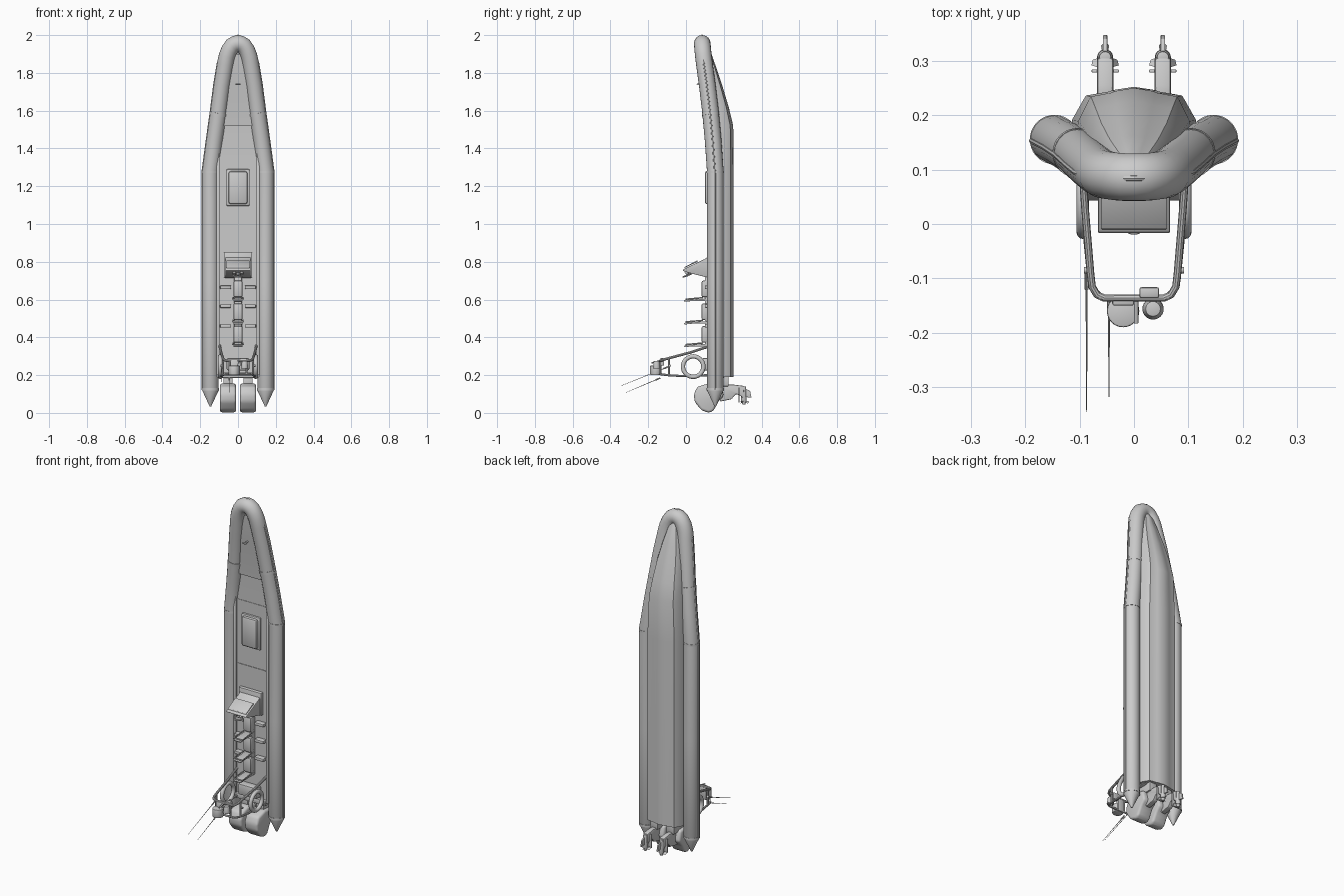
import bpy, bmesh, math
from mathutils import Matrix, Vector

if "Cube" in bpy.data.objects:
    bpy.data.objects.remove(bpy.data.objects["Cube"])


def finish(name, bm, bevel=0.0, seg=2):
    bmesh.ops.recalc_face_normals(bm, faces=bm.faces)
    if bevel:
        bmesh.ops.bevel(bm, geom=bm.edges[:], offset=bevel, segments=seg,
                        profile=0.5, affect='EDGES', clamp_overlap=True)
    me = bpy.data.meshes.new(name)
    bm.to_mesh(me)
    bm.free()
    ob = bpy.data.objects.new(name, me)
    bpy.context.collection.objects.link(ob)
    return ob


def box(name, x, y, z, bevel=0.004):
    """Box from (min, max) ranges."""
    bm = bmesh.new()
    bmesh.ops.create_cube(bm, size=1)
    for v in bm.verts:
        v.co = [r[0] if c < 0 else r[1] for r, c in zip((x, y, z), v.co)]
    return finish(name, bm, bevel)


def prism(name, x0, x1, profile, bevel=0.004, seg=2):
    """Side profile of (y, z) points extruded along x."""
    bm = bmesh.new()
    a, b = ([bm.verts.new((x, y, z)) for y, z in profile] for x in (x0, x1))
    bm.faces.new(a)
    bm.faces.new(b[::-1])
    for i in range(len(a)):
        j = (i + 1) % len(a)
        bm.faces.new((a[i], b[i], b[j], a[j]))
    return finish(name, bm, bevel, seg)


def loft(name, sections, bevel=0.0):
    """Skin closed rings; each section is (z, half outline of (x, y)), mirrored in x."""
    bm = bmesh.new()
    rings = []
    for z, half in sections:
        pts = list(half) + [(-x, y) for x, y in half[::-1] if x > 1e-6]
        rings.append([bm.verts.new((x, y, z)) for x, y in pts])
    n = len(rings[0])
    for a, b in zip(rings, rings[1:]):
        for i in range(n):
            j = (i + 1) % n
            bm.faces.new((a[i], a[j], b[j], b[i]))
    bm.faces.new(rings[0][::-1])
    bm.faces.new(rings[-1])
    return finish(name, bm, bevel)


def pipe(name, pts, r, radii=None, res=3):
    cu = bpy.data.curves.new(name, 'CURVE')
    cu.dimensions = '3D'
    cu.bevel_depth = r
    cu.bevel_resolution = res
    cu.use_fill_caps = True
    sp = cu.splines.new('POLY')
    sp.points.add(len(pts) - 1)
    for i, p in enumerate(pts):
        sp.points[i].co = (*p, 1)
        sp.points[i].radius = radii[i] if radii else 1
    ob = bpy.data.objects.new(name, cu)
    bpy.context.collection.objects.link(ob)
    return ob


def cyl(name, a, b, r0, r1=None, n=24, bevel=0.0):
    a, b = Vector(a), Vector(b)
    bm = bmesh.new()
    m = Matrix.Translation((a + b) / 2) @ (b - a).to_track_quat('Z', 'Y').to_matrix().to_4x4()
    bmesh.ops.create_cone(bm, cap_ends=True, segments=n, radius1=r0,
                          radius2=r0 if r1 is None else r1, depth=(b - a).length, matrix=m)
    return finish(name, bm, bevel)


def ring(name, loc, rot, R, r):
    bpy.ops.mesh.primitive_torus_add(location=loc, rotation=rot, major_radius=R,
                                     minor_radius=r, major_segments=32, minor_segments=12)
    bpy.context.object.name = name


def mirror_path(half):
    return half + [(-x, y, z) for x, y, z in half[::-1] if x > 1e-6]


# inflatable collar: tapered stern cones, straight sides, curved bow
collar = [(.146, .155, .035), (.146, .155, .12), (.146, .155, .7), (.146, .155, 1.28),
          (.123, .143, 1.45), (.102, .129, 1.6), (.084, .112, 1.74), (.066, .097, 1.85),
          (.058, .092, 1.89), (.046, .089, 1.92), (.03, .087, 1.944), (.014, .086, 1.953), (0, .086, 1.956)]
half_r = [.1] + [1] * 12
pipe("collar_tube", mirror_path(collar), .044, half_r + half_r[-2::-1], 8)
# rubbing strake along the outside of the collar
strake = []
for i, (x, y, z) in enumerate(collar[1:]):
    t = min(1, max(0, (z - 1.85) / .106))
    strake.append((x + .041 * (1 - t * t), y - .002, z + .041 * t * t))
pipe("rubbing_strake", mirror_path(strake), .006, None, 2)
# collar seam bands
for s in (-1, 1):
    for z in (.125, 1.275):
        cyl("collar_band", (s * .146, .155, z - .006), (s * .146, .155, z + .006), .0455, n=36)
    cyl("collar_band", (s * .105, .131, 1.575), (s * .1025, .1295, 1.59), .0455, n=36)

# V hull with chines, rising to the bow
def hull_section(w, deck, keel):
    d = keel - deck
    shape = [(.112, 0), (.114, .5), (.092, .82), (.088, .87), (.045, .93), (.04, .95), (0, 1)]
    return [(x * w, deck + k * d) for x, k in shape]

loft("hull", [(z, hull_section(w, d, k)) for z, w, d, k in (
    (.19, 1, .13, .252), (1.28, 1, .13, .252), (1.52, .9, .128, .25), (1.62, .8, .122, .226),
    (1.72, .68, .112, .196), (1.82, .5, .1, .163), (1.9, .3, .093, .135), (1.95, .08, .088, .11))])
# foredeck panel
loft("foredeck", [(z, [(w, f), (w, f + .03)]) for z, w, f in (
    (1.52, .1, .115), (1.62, .088, .106), (1.74, .07, .09), (1.82, .055, .082), (1.9, .03, .076))])
cyl("bow_cleat", (0, .1, 1.74), (0, .058, 1.74), .005, n=12)
cyl("bow_cleat_bar", (-.012, .06, 1.74), (.012, .06, 1.74), .004, n=12)
# side decks, deck seams and stern bulkhead
for s in (-1, 1):
    box("side_deck", sorted((s * .097, s * .115)), (.12, .15), (.2, 1.4), .003)
for z in (.98, 1.36):
    box("deck_seam", (-.09, .09), (.127, .132), (z - .002, z + .002), 0)
box("stern_bulkhead", (-.1, .1), (.115, .2), (.185, .215))
box("stern_locker", (-.06, .06), (.085, .135), (.225, .29), .008)

# forward hatch
box("hatch_base", (-.062, .062), (.118, .135), (1.095, 1.29), .008)
box("hatch_lid", (-.05, .05), (.1, .125), (1.105, 1.28), .012)

# helm console
box("console_base", (-.075, .075), (.11, .135), (.715, .85), .006)
prism("console", -.066, .066, [(.12, .83), (.1, .815), (-.015, .76), (-.018, .752),
                              (.02, .74), (.12, .715)], .003)
prism("windscreen", -.06, .06, [(.06, .8), (-.01, .766), (-.008, .772), (.06, .808)], .001)
for x in (-.02, .02):
    cyl("gauge", (x, .0, .735), (x, .01, .75), .01, n=16)
ring("steering_wheel", (0, .005, .727), (math.radians(20), 0, 0), .022, .004)
cyl("steering_column", (0, .005, .727), (0, .03, .75), .006, n=12)

# row of straddle seats with backrests and foot rests
box("seat_plinth", (-.02, .02), (.1, .135), (.35, .72))
for z in (.36, .48, .6):
    box("seat_pad", (-.025, .025), (.082, .12), (z + .012, z + .1), .01)
    prism("seat_back", -.024, .024, [(.12, z + .006), (-.005, z - .002), (-.01, z - .005),
                                     (-.008, z - .012), (.03, z - .008), (.12, z - .008)], .002)
    pipe("seat_grab_bar", [(-.026, .09, z + .01), (-.028, .0, z + .002),
                           (.028, .0, z + .002), (.026, .09, z + .01)], .004)
for s in (-1, 1):
    for z in (.46, .565, .665):
        box("foot_rest", sorted((s * .036, s * .095)), (.1, .135), (z - .009, z + .009), .004)

# stern arch: upper and lower hoops with struts
pipe("arch_upper", mirror_path([(.097, .13, .355), (.09, .03, .322), (.08, -.09, .29), (.077, -.115, .283),
                                (.068, -.13, .278), (.055, -.136, .276), (0, -.136, .276)]), .007)
pipe("arch_lower", mirror_path([(.09, .13, .2), (.088, -.02, .195), (.08, -.1, .2), (.075, -.12, .203),
                                (.06, -.135, .205), (0, -.136, .205)]), .006)
for s in (-1, 1):
    pipe("arch_strut", [(s * .08, -.09, .29), (s * .08, -.09, .2)], .006)
    pipe("arch_strut", [(s * .045, -.136, .276), (s * .045, -.136, .205)], .005)
    ring("life_ring", (s * .094, .038, .245), (0, math.radians(90), 0), .054, .0115)
    cyl("ring_clip", (s * .08, -.085, .25), (s * .092, -.085, .25), .006, n=12)
# lamp, radar and horn on the arch
cyl("radar_drum", (-.02, -.16, .2), (-.02, -.16, .25), .03, bevel=.004)
box("radar_bracket", (-.04, .0), (-.15, -.13), (.2, .28))
cyl("search_lamp", (.035, -.156, .235), (.035, -.156, .275), .02, .014, bevel=.003)
box("lamp_box", (.01, .046), (-.136, -.116), (.25, .29))
cyl("navigation_light", (.004, -.136, .276), (.004, -.182, .265), .004, n=12)
# whip antennas
for a, b in (((-.087, -.08, .25), (-.087, -.345, .143)), ((-.046, -.136, .185), (-.046, -.318, .108))):
    cyl("antenna", a, b, .0022, .0007, n=8)
    cyl("antenna_base", a, Vector(a).lerp(Vector(b), .15), .004, n=10)

# twin outboard engines
cowl = [(.045, .06), (.042, .1), (.06, .138), (.12, .156), (.185, .152), (.2, .09),
        (.17, .06), (.145, .01), (.12, 0), (.08, .015)]
leg = [(.17, .148), (.25, .15), (.305, .143), (.31, .07), (.29, .09), (.265, .1), (.24, .072), (.18, .06)]
for s in (-1, 1):
    x = s * .053
    prism("engine_cowl", x - .043, x + .043, cowl, .014, 3)
    prism("engine_leg", x - .015, x + .015, leg, .005)
    box("engine_bracket", (x - .025, x + .025), (.13, .225), (.14, .2))
    box("cavitation_plate", (x - .025, x + .025), (.278, .284), (.055, .135), .002)
    cyl("gearcase", (x, .306, .06), (x, .306, .14), .015, .011, n=20, bevel=.003)
    prism("skeg", x - .004, x + .004, [(.31, .13), (.34, .115), (.347, .08), (.31, .085)], .001)
    cyl("propeller_hub", (x, .306, .045), (x, .306, .065), .008, .012, n=16)
    for k in range(3):
        a = math.radians(90 + 120 * k)
        c = Vector((x, .306, .057))
        d = Vector((math.cos(a), math.sin(a), 0))
        t = Vector((-d.y, d.x, .9)).normalized() * .01
        bm = bmesh.new()
        bm.faces.new([bm.verts.new(p) for p in (c + t * .5, c + d * .022 + t, c + d * .029,
                                                c + d * .022 - t, c - t * .5)])
        bmesh.ops.solidify(bm, geom=bm.faces[:], thickness=.002)
        finish("propeller_blade", bm)

# curves to meshes, smooth shading with kept edges
bpy.ops.object.select_all(action='DESELECT')
for ob in bpy.context.scene.objects:
    ob.select_set(True)
    bpy.context.view_layer.objects.active = ob
bpy.ops.object.convert(target='MESH')
bpy.ops.object.shade_smooth_by_angle(angle=math.radians(32))
